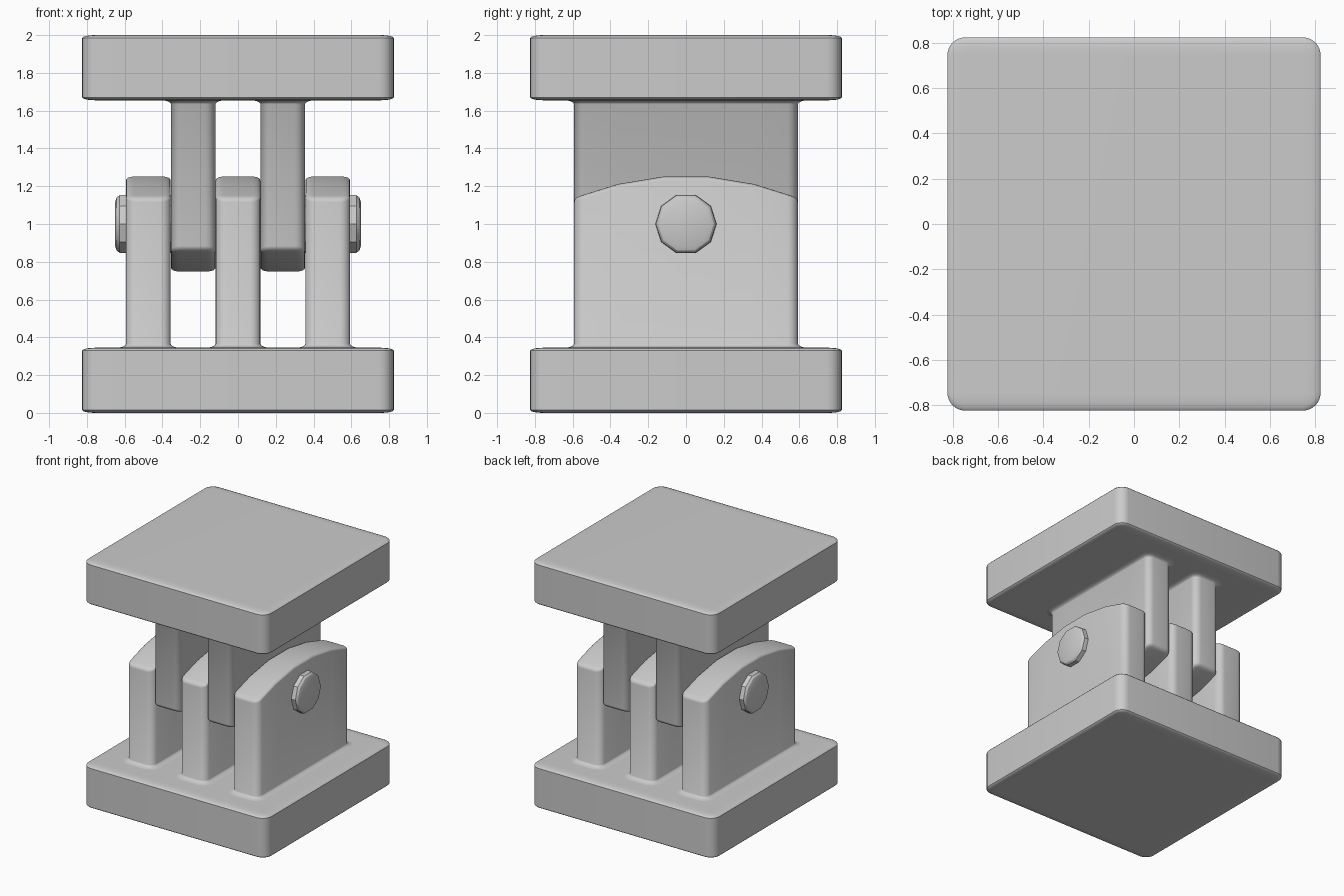
import bpy, bmesh, math

if "Cube" in bpy.data.objects:
    bpy.data.objects.remove(bpy.data.objects["Cube"])

steel = bpy.data.materials.new("steel_grey")
steel.diffuse_color = (0.6, 0.6, 0.6, 1)
steel.use_nodes = True
steel.node_tree.nodes["Principled BSDF"].inputs["Base Color"].default_value = steel.diffuse_color


def finish(name, bm, flip=False, angle=40):
    # flip turns a lower part into its upper counterpart about z = 1
    if flip:
        for v in bm.verts:
            v.co.y, v.co.z = -v.co.y, 2 - v.co.z
    bmesh.ops.recalc_face_normals(bm, faces=bm.faces)
    me = bpy.data.meshes.new(name)
    bm.to_mesh(me)
    bm.free()
    me.materials.append(steel)
    ob = bpy.data.objects.new(name, me)
    bpy.context.collection.objects.link(ob)
    bpy.ops.object.select_all(action='DESELECT')
    ob.select_set(True)
    bpy.context.view_layer.objects.active = ob
    bpy.ops.object.shade_smooth_by_angle(angle=math.radians(angle))


def outline(hx, hy, r, mids, seg=6):
    # rounded rectangle: right side going up, then left side going down
    arc = [(hx - r + r * math.sin(a), hy - r + r * math.cos(a))
           for a in [math.pi / 2 * i / seg for i in range(seg + 1)]]
    right = [(x, -y) for x, y in arc] + [(hx, y) for y in mids] + arc[::-1]
    return right + [(-x, y) for x, y in reversed(right)]


def loft(rings):
    bm = bmesh.new()
    vs = [[bm.verts.new(p) for p in ring] for ring in rings]
    n = len(vs[0])
    for a, b in zip(vs, vs[1:]):
        for i in range(n):
            j = (i + 1) % n
            bm.faces.new((a[i], a[j], b[j], b[i]))
    # caps made of strips across x, so they can follow a curved top
    for ring in (vs[0], vs[-1]):
        for i in range(n // 2 - 1):
            bm.faces.new((ring[i], ring[i + 1], ring[n - 2 - i], ring[n - 1 - i]))
    return bm


QUARTER = [math.pi / 2 * i / 4 for i in range(5)]


def plate(name, flip):
    # slab with wide shallow edge rounding
    H, W, D = 0.345, 0.07, 0.015
    prof = [(W * (1 - math.sin(a)), D * (1 - math.cos(a))) for a in QUARTER]
    prof += [(o, H - z) for o, z in reversed(prof)]
    finish(name, loft([[(x, y, z) for x, y in outline(0.825 - o, 0.825 - o, 0.08 - o, [])]
                       for o, z in prof]), flip)


def lug(name, cx, flip):
    # upright blade with flared foot and arched, softened top
    hx, hy, r = 0.118, 0.592, 0.055
    mids = [-0.36, -0.12, 0.12, 0.36]
    rings = []
    for a in QUARTER:
        o, z = 0.07 * (1 - math.sin(a)), 0.343 + 0.022 * (1 - math.cos(a))
        rings.append([(cx + x, y, z) for x, y in outline(hx + o, hy + o, r + o, mids)])
    for a in QUARTER:
        o, d = 0.04 * (1 - math.cos(a)), 0.02 * (1 - math.sin(a))
        rings.append([(cx + x, y, 1.256 - 0.12 * (abs(y) / hy) ** 2 - d)
                      for x, y in outline(hx - o, hy - o * 0.6, r - o, mids)])
    finish(name, loft(rings), flip)


plate("base_plate", False)
plate("top_plate", True)
for i, cx in enumerate((-0.475, 0, 0.475)):
    lug(f"lower_lug_{i + 1}", cx, False)
for i, cx in enumerate((-0.237, 0.237)):
    lug(f"upper_lug_{i + 1}", cx, True)

# hinge pin through all lugs, ten sided with rounded ends
bm = bmesh.new()
N = 10
half = [(0.6, 0.162), (0.628, 0.16), (0.642, 0.148), (0.65, 0.125)]
prof = [(-x, r) for x, r in reversed(half)] + half
rows = [[bm.verts.new((x, r * math.cos(2 * math.pi * k / N), 1 + r * math.sin(2 * math.pi * k / N)))
         for k in range(N)] for x, r in prof]
for a, b in zip(rows, rows[1:]):
    for k in range(N):
        bm.faces.new((a[k], a[(k + 1) % N], b[(k + 1) % N], b[k]))
bm.faces.new(rows[0])
bm.faces.new(rows[-1])
finish("hinge_pin", bm, angle=30)
